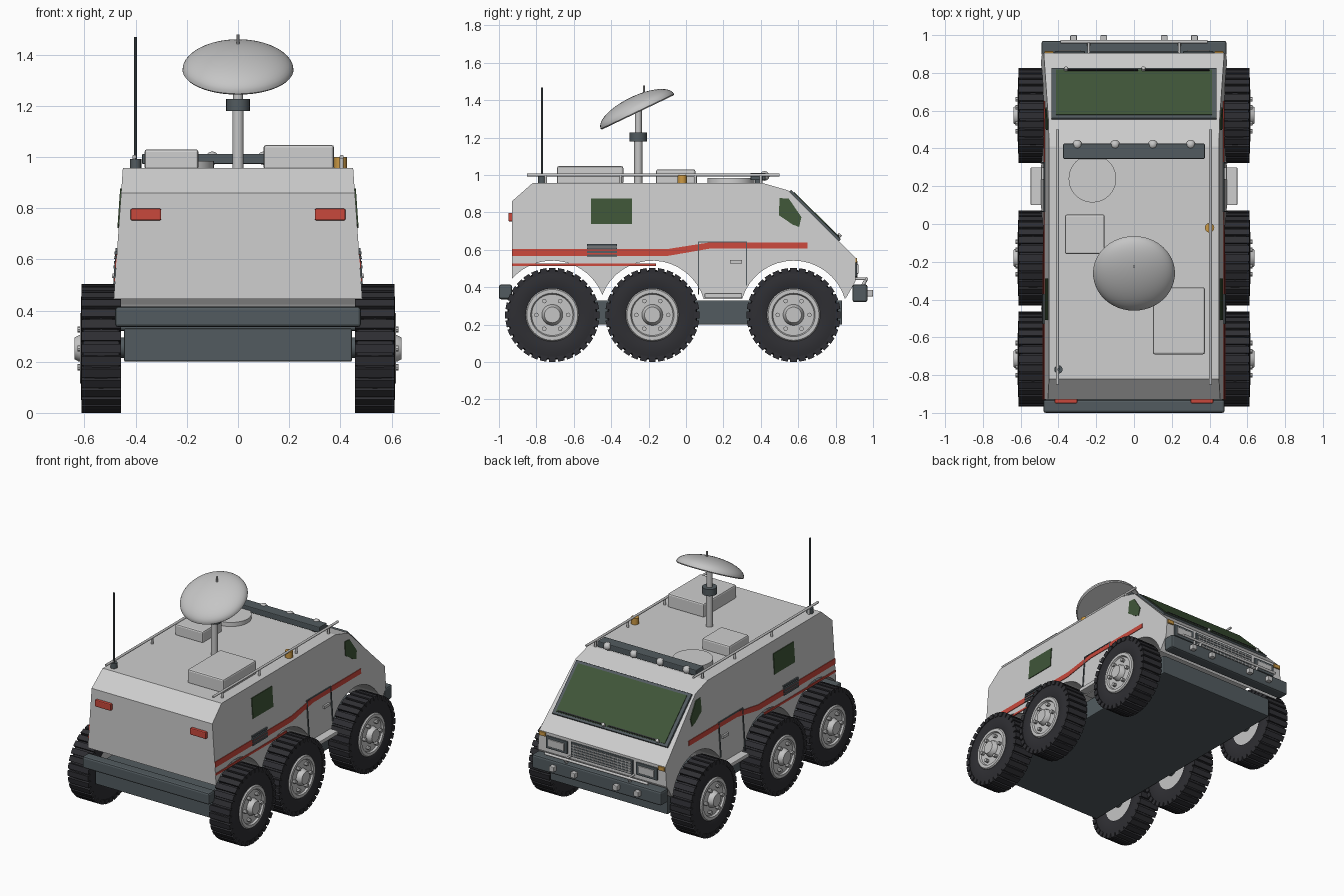
import bpy, bmesh, math
from mathutils import Vector, Matrix

if "Cube" in bpy.data.objects:
    bpy.data.objects.remove(bpy.data.objects["Cube"])

def material(name, rgb):
    m = bpy.data.materials.new(name)
    m.diffuse_color = (*rgb, 1)
    m.use_nodes = True
    m.node_tree.nodes["Principled BSDF"].inputs["Base Color"].default_value = m.diffuse_color
    return m

PAINT = material("light grey paint", (.62, .62, .62))
METAL = material("pale metal", (.56, .56, .56))
SLATE = material("slate trim", (.085, .105, .115))
RUBBER = material("dark rubber", (.028, .028, .033))
GLASS = material("green glass", (.05, .092, .04))
RED = material("red", (.58, .065, .045))
AMBER = material("amber", (.6, .32, .06))

def finish(name, bm, mat, smooth=False, bevel=0):
    bmesh.ops.recalc_face_normals(bm, faces=bm.faces)
    me = bpy.data.meshes.new(name)
    bm.to_mesh(me)
    bm.free()
    me.materials.append(mat)
    ob = bpy.data.objects.new(name, me)
    bpy.context.collection.objects.link(ob)
    if smooth:
        bpy.ops.object.select_all(action='DESELECT')
        ob.select_set(True)
        bpy.context.view_layer.objects.active = ob
        bpy.ops.object.shade_smooth_by_angle(angle=math.radians(35))
    if bevel:
        b = ob.modifiers.new("bevel", 'BEVEL')
        b.width, b.segments = bevel, 2
    return ob

def add_box(bm, x, y, z, mtx=Matrix()):
    c = Vector((sum(x) / 2, sum(y) / 2, sum(z) / 2))
    s = (x[1] - x[0], y[1] - y[0], z[1] - z[0])
    bmesh.ops.create_cube(bm, size=1, matrix=mtx @ Matrix.Translation(c) @ Matrix.Diagonal((*s, 1)))

def box(name, x, y, z, mat, bevel=0, mtx=Matrix()):
    bm = bmesh.new()
    add_box(bm, x, y, z, mtx)
    return finish(name, bm, mat, bevel=bevel)

def add_rod(bm, a, b, r, n=12):
    a, b = Vector(a), Vector(b)
    rot = (b - a).to_track_quat('Z', 'Y').to_matrix().to_4x4()
    bmesh.ops.create_cone(bm, cap_ends=True, segments=n, radius1=r, radius2=r, depth=(b - a).length,
                          matrix=Matrix.Translation((a + b) / 2) @ rot)

def rod(name, a, b, r, mat, n=12):
    bm = bmesh.new()
    add_rod(bm, a, b, r, n)
    return finish(name, bm, mat, True)

def add_lathe(bm, profile, axis, n):
    """Spin (x along axis X or Z, radius) points into a solid of revolution."""
    pts = [(p, 0, r) if axis == 'X' else (r, 0, p) for p, r in profile]
    vs = [bm.verts.new(p) for p in pts]
    es = [bm.edges.new(e) for e in zip(vs, vs[1:])]
    bmesh.ops.spin(bm, geom=vs + es, cent=(0, 0, 0), axis=(1, 0, 0) if axis == 'X' else (0, 0, 1),
                   angle=2 * math.pi, steps=n, use_merge=True)
    bmesh.ops.remove_doubles(bm, verts=bm.verts, dist=.0005)

def half_width(z):
    return .45 + .035 * (.955 - z) / .5

def add_prism(bm, poly, left, right):
    """Join a (y, z) outline at x = left(z) to the same outline at x = right(z)."""
    A = [bm.verts.new((left(z), y, z)) for y, z in poly]
    B = [bm.verts.new((right(z), y, z)) for y, z in poly]
    bm.faces.new(A)
    bm.faces.new(B[::-1])
    for i in range(len(poly)):
        j = (i + 1) % len(poly)
        bm.faces.new((A[i], B[i], B[j], A[j]))

def side_plates(name, polys, mat, t=.005):
    """Thin plates lying on both sloping body sides."""
    bm = bmesh.new()
    for poly in polys:
        for s in (-1, 1):
            add_prism(bm, poly, lambda z: s * (half_width(z) - .004), lambda z: s * (half_width(z) + t))
    return finish(name, bm, mat)

def rect(y0, y1, z0, z1):
    return [(y0, z0), (y1, z0), (y1, z1), (y0, z1)]

# Body shell: side outline with three open wheel arches
WHEELS, AXLE, ARCH = (-.715, -.18, .575), .255, .287
outline = [(.86, .35), (.905, .43), (.905, .56), (.545, .918), (.41, .957), (-.82, .957), (-.93, .86)]
limits = [(-.93, -.4475), (-.4475, .095), (.30, .85)]
for cy, (y0, y1) in zip(WHEELS, limits):
    a0, a1 = (math.acos(max(-1, min(1, (y - cy) / ARCH))) for y in (y0, y1))
    for i in range(17):
        a = a0 + (a1 - a0) * i / 16
        p = (cy + ARCH * math.cos(a), AXLE + ARCH * math.sin(a))
        if math.dist(p, outline[-1]) > .002:
            outline.append(p)
bm = bmesh.new()
add_prism(bm, outline, lambda z: -half_width(z), half_width)
finish("body_shell", bm, PAINT)
box("chassis", (-.445, .445), (-.91, .835), (.2, .33), SLATE, .006)

# Bumpers, side steps and tail lights
box("rear_bumper", (-.48, .48), (-1, -.93), (.335, .415), SLATE, .012)
box("front_bumper", (-.49, .49), (.89, .97), (.32, .415), SLATE, .012)
for s in (-1, 1):
    box("side_step", sorted((s * .44, s * .547)), (.10, .30), (.342, .368), PAINT, .004)
    box("tail_light", sorted((s * .30, s * .42)), (-.95, -.925), (.752, .798), RED, .006)

# Side stripes, windows, door outline, handle and vent
def band(z0, z1):
    return [(-.93, z0), (-.1, z0), (.13, z0 + .04), (.65, z0 + .04),
            (.65, z1 + .036), (.13, z1 + .036), (-.1, z1), (-.93, z1)]
side_plates("red_stripes", [band(.567, .604), rect(-.93, -.16, .513, .527)], RED, .004)
side_plates("side_windows", [rect(-.508, -.288, .737, .875),
            [(.497, .785), (.57, .735), (.605, .722), (.617, .775), (.55, .873), (.5, .877)]], GLASS)
side_plates("door_seams", [rect(.063, .07, .36, .645), rect(.32, .327, .41, .645),
                           rect(.063, .327, .638, .645), rect(.1, .3, .36, .366)], SLATE, .006)
side_plates("side_vents", [rect(-.53, -.37, z, z + .011) for z in (.565, .583, .601, .619)], SLATE, .009)
side_plates("door_handles", [rect(.235, .3, .527, .545)], METAL, .012)

# Windshield and wipers, laid in the plane of the front slope
d = Vector((0, .36, -.358)).normalized()
n = Vector((0, -d.z, d.y))
SLOPE = Matrix.Translation((0, .545, .918)) @ Matrix((Vector((1, 0, 0)), d, n)).transposed().to_4x4()
box("windshield_frame", (-.437, .437), (.01, .385), (-.01, .014), SLATE, .004, SLOPE)
box("windshield_glass", (-.412, .412), (.03, .368), (.008, .018), GLASS, 0, SLOPE)
for x0, x1 in ((-.36, .02), (.05, .40)):
    box("wiper_blade", (x0, x1), (.357, .364), (.016, .025), RUBBER, 0, SLOPE)
for x in (-.36, .05):
    rod("wiper_pivot", SLOPE @ Vector((x, .365, .01)), SLOPE @ Vector((x, .365, .032)), .011, METAL)

# Front face: grille, headlights, indicators
box("grille", (-.235, .235), (.9, .912), (.445, .545), SLATE, .003)
bm = bmesh.new()
for i in range(5):
    add_box(bm, (-.225, .225), (.91, .917), (.455 + i * .018, .461 + i * .018))
for i in range(15):
    x = -.21 + i * .03
    add_box(bm, (x - .002, x + .002), (.91, .916), (.45, .54))
finish("grille_bars", bm, METAL)
for s in (-1, 1):
    box("headlight_frame", sorted((s * .26, s * .42)), (.9, .915), (.455, .54), SLATE, .004)
    box("headlight_lens", sorted((s * .28, s * .40)), (.91, .922), (.472, .523), METAL, .003)
    box("indicator", sorted((s * .425, s * .475)), (.885, .915), (.53, .557), AMBER, .004)

# Push bar and bumper lamps
bm = bmesh.new()
add_rod(bm, (-.39, .965, .445), (.39, .965, .445), .009)
for x in (-.24, .24):
    add_rod(bm, (x, .94, .40), (x, .965, .445), .009)
    add_rod(bm, (x, .9, .445), (x, .965, .445), .007)
finish("push_bar", bm, METAL, True)
for x in (-.32, -.16, .16, .32):
    box("bumper_lamp", (x - .018, x + .018), (.965, 1), (.35, .386), METAL, .005)

# Roof equipment
box("roof_box_large", (.10, .375), (-.69, -.335), (.95, 1.047), PAINT, .01)
box("roof_box_small", (-.365, -.155), (-.16, .05), (.95, 1.03), PAINT, .01)
rod("roof_hatch", (-.22, .24, .95), (-.22, .24, .985), .126, PAINT, 40)
box("light_bar", (-.375, .375), (.345, .425), (.972, 1.012), SLATE, .005)
for x in (-.3, -.1, .1, .3):
    bm = bmesh.new()
    bmesh.ops.create_uvsphere(bm, u_segments=16, v_segments=10, radius=.026,
                              matrix=Matrix.Translation((x, .42, .995)))
    finish("bar_lamp", bm, METAL, True)
for s in (-1, 1):
    bm = bmesh.new()
    add_rod(bm, (s * .405, -.85, 1), (s * .405, .5, 1), .008)
    for y in (-.75, -.35, .05, .4):
        add_rod(bm, (s * .405, y, .95), (s * .405, y, 1), .008)
    finish("roof_rail", bm, METAL, True)
    box("light_bar_foot", sorted((s * .30, s * .33)), (.37, .4), (.95, .98), SLATE)
rod("beacon", (.40, -.02, .955), (.40, -.02, 1), .025, AMBER, 20)
rod("antenna_base", (-.4, -.77, .95), (-.4, -.77, .992), .022, SLATE, 16)
rod("antenna_whip", (-.4, -.77, .99), (-.4, -.77, 1.468), .006, SLATE, 8)

# Satellite dish on its mast
rod("dish_mast", (0, -.255, .95), (0, -.255, 1.2), .022, METAL, 20)
rod("dish_collar", (0, -.255, 1.18), (0, -.255, 1.226), .046, SLATE, 24)
rod("dish_neck", (0, -.255, 1.22), (0, -.255, 1.35), .019, METAL, 16)
bm = bmesh.new()
dome = [(.083 * math.cos(a), .217 * math.sin(a)) for a in (math.pi / 2 * i / 12 for i in range(13))]
add_lathe(bm, dome + [(-.006, .212), (-.004, 0)], 'Z', 48)
bm.transform(Matrix.Translation((0, -.26, 1.34)) @ Matrix.Rotation(math.radians(25.5), 4, 'X'))
finish("dish", bm, METAL, True)
rod("dish_feed", (0, -.225, 1.40), (0, -.225, 1.478), .006, METAL, 8)

# Wheels: tyre with lugs, rim, hub and bolts
bm = bmesh.new()
add_lathe(bm, [(-.066, .13), (-.075, .15), (-.078, .2), (-.07, .234), (0, .24), (.07, .234),
               (.078, .2), (.075, .15), (.066, .13)], 'X', 64)
for i in range(32):
    add_box(bm, (-.077, .077), (-.018, .018), (.222, .2515), Matrix.Rotation(i * math.pi / 16, 4, 'X'))
tyre = finish("tyre", bm, RUBBER, True)
bm = bmesh.new()
add_lathe(bm, [(-.06, 0), (-.06, .142), (.074, .142), (.082, .136), (.082, .116), (.07, .11),
               (.07, .056), (.09, .05), (.104, .042), (.104, 0)], 'X', 40)
for i in range(6):
    a = i * math.pi / 3
    y, z = .085 * math.cos(a), .085 * math.sin(a)
    add_rod(bm, (.06, y, z), (.092, y, z), .012, 8)
rim = finish("rim", bm, METAL, True)
for s in (-1, 1):
    for y in WHEELS:
        for src in (tyre, rim):
            ob = src.copy()
            ob.location = (s * .535, y, AXLE - .003)
            ob.rotation_euler = (0, 0, 0 if s > 0 else math.pi)
            bpy.context.collection.objects.link(ob)
        if s > 0:
            rod("axle", (-.5, y, AXLE), (.5, y, AXLE), .04, SLATE, 16)
for src in (tyre, rim):
    bpy.data.objects.remove(src)
